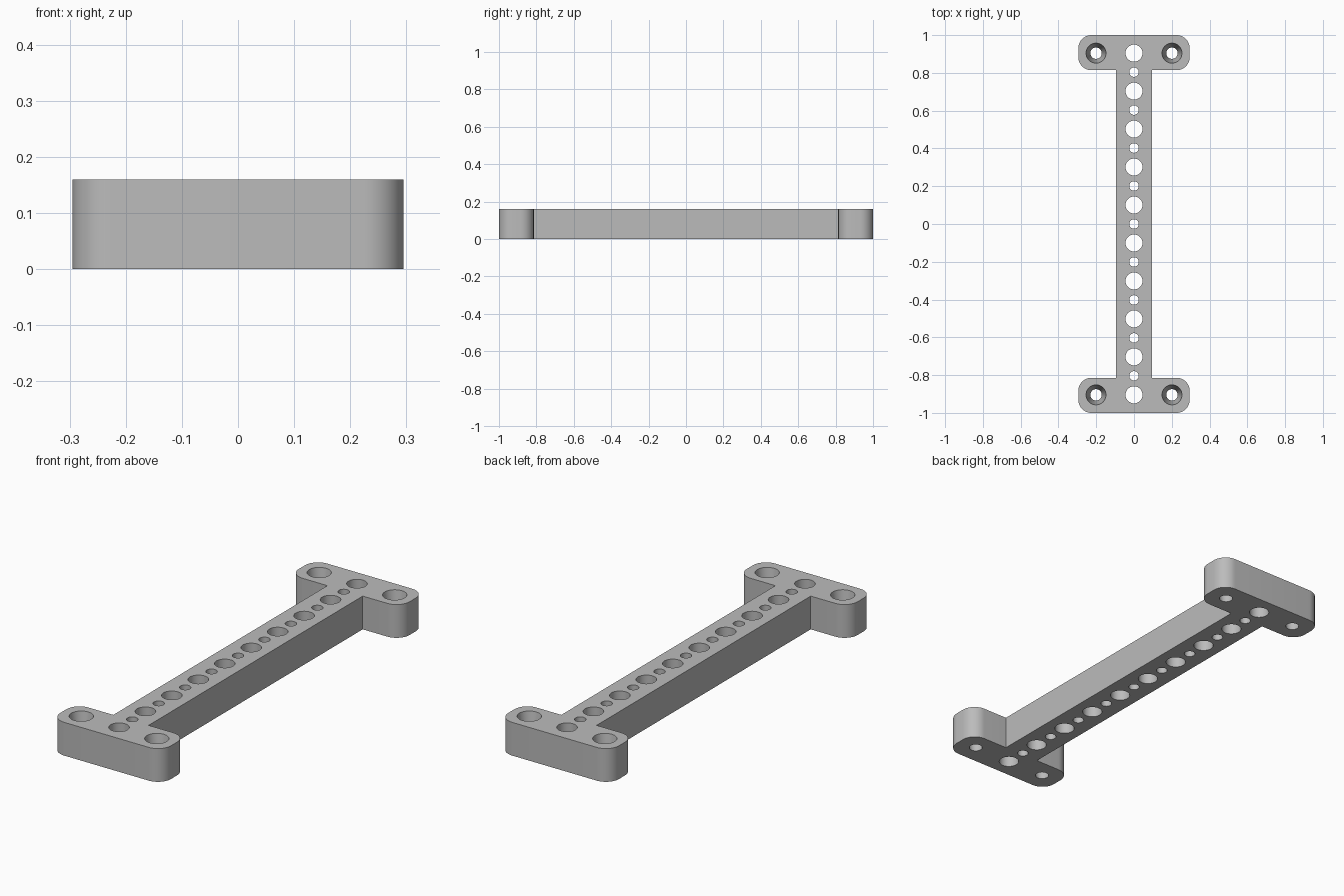
import bpy, bmesh, math
from mathutils import Matrix

cube = bpy.data.objects.get("Cube")
if cube:
    bpy.data.objects.remove(cube, do_unlink=True)

HEIGHT = 0.16
HALF_WIDTH, HALF_LENGTH = 0.295, 1.0
BAR_HALF, HEAD_INNER = 0.094, 0.814
CORNER = 0.07
PITCH = 0.201

grey = bpy.data.materials.new("plain grey")
grey.use_nodes = True
colour = (0.5, 0.5, 0.5, 1)
grey.diffuse_color = colour
grey.node_tree.nodes["Principled BSDF"].inputs["Base Color"].default_value = colour


def add_object(name, bm):
    bmesh.ops.recalc_face_normals(bm, faces=bm.faces)
    mesh = bpy.data.meshes.new(name)
    bm.to_mesh(mesh)
    bm.free()
    mesh.materials.append(grey)
    obj = bpy.data.objects.new(name, mesh)
    bpy.context.collection.objects.link(obj)
    return obj


def arc(cx, cy, start, steps=12):
    angles = [start + math.pi / 2 * i / steps for i in range(steps + 1)]
    return [(cx + CORNER * math.cos(a), cy + CORNER * math.sin(a)) for a in angles]


# I-shaped outline: one half, then the same half turned by 180 degrees
cx = HALF_WIDTH - CORNER
half = [(BAR_HALF, HEAD_INNER)]
half += arc(cx, HEAD_INNER + CORNER, -math.pi / 2)
half += arc(cx, HALF_LENGTH - CORNER, 0)
half += arc(-cx, HALF_LENGTH - CORNER, math.pi / 2)
half += arc(-cx, HEAD_INNER + CORNER, math.pi)
half += [(-BAR_HALF, HEAD_INNER)]
outline = half + [(-x, -y) for x, y in half]

bm = bmesh.new()
face = bm.faces.new([bm.verts.new((x, y, 0)) for x, y in outline])
top = bmesh.ops.extrude_face_region(bm, geom=[face])
verts = [v for v in top["geom"] if isinstance(v, bmesh.types.BMVert)]
bmesh.ops.translate(bm, verts=verts, vec=(0, 0, HEIGHT))
bracket = add_object("mounting_bar", bm)

# Hole cutters
cut = bmesh.new()


def hole(x, y, bottom, top):
    # Overshoot both ends by a quarter of the height, keeping the taper
    extra = (top - bottom) / 4
    bmesh.ops.create_cone(cut, cap_ends=True, segments=40, depth=HEIGHT * 1.5,
                          radius1=bottom - extra, radius2=top + extra,
                          matrix=Matrix.Translation((x, y, HEIGHT / 2)))


for i in range(10):
    hole(0, (i - 4.5) * PITCH, 0.045, 0.045)
for i in range(9):
    hole(0, (i - 4) * PITCH, 0.025, 0.025)
# Tapered screw holes in the four ends
for sx in (-1, 1):
    for sy in (-1, 1):
        hole(sx * PITCH, sy * 4.5 * PITCH, 0.03, 0.053)
cutter = add_object("hole_cutter", cut)
cutter.hide_render = True

boolean = bracket.modifiers.new("holes", "BOOLEAN")
boolean.operation = "DIFFERENCE"
boolean.solver = "EXACT"
boolean.object = cutter

bpy.ops.object.select_all(action="DESELECT")
bracket.select_set(True)
bpy.context.view_layer.objects.active = bracket
bpy.ops.object.modifier_apply(modifier=boolean.name)
bpy.data.objects.remove(cutter, do_unlink=True)
bpy.ops.object.shade_smooth_by_angle(angle=math.radians(30))
